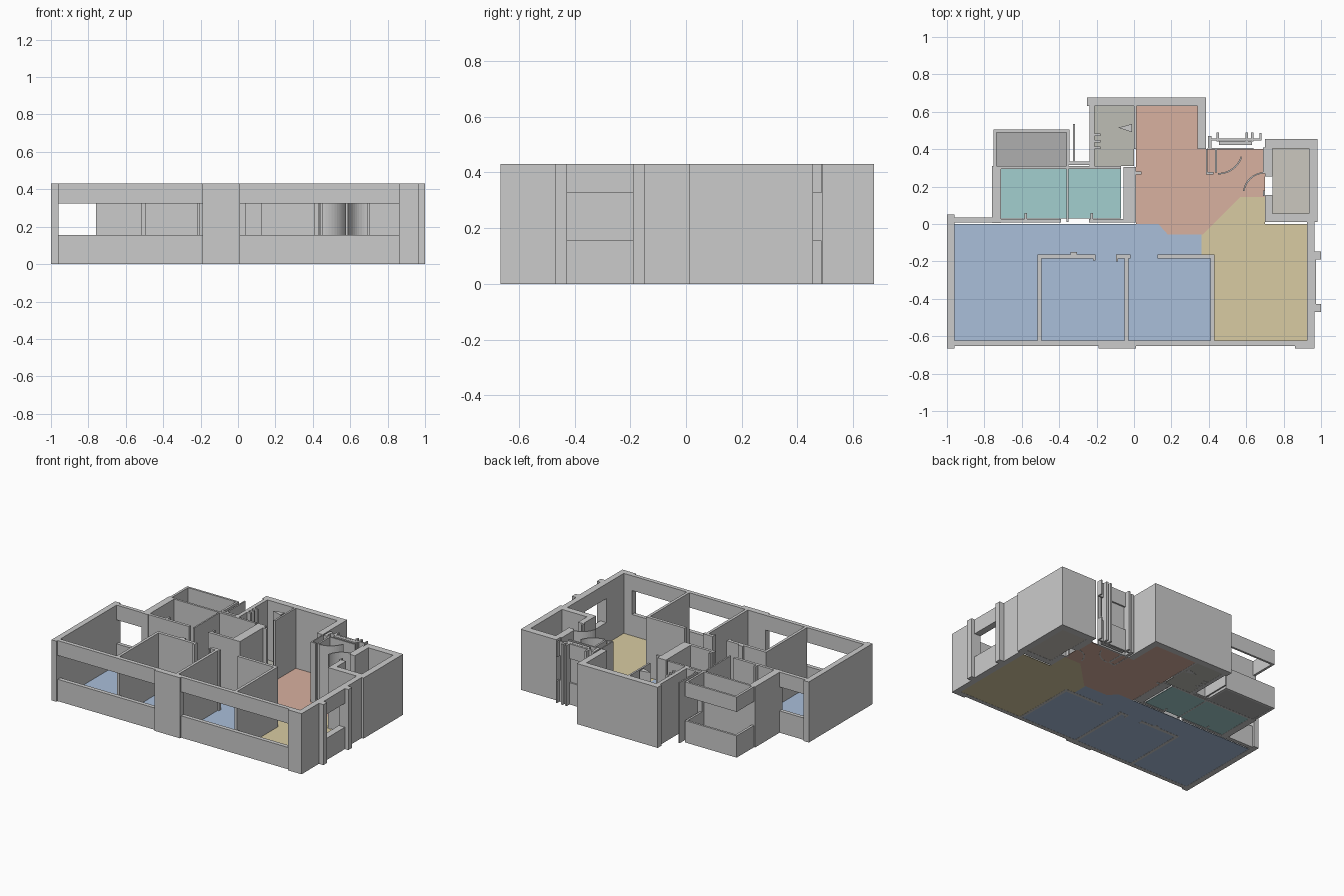
import bpy, bmesh, math

if "Cube" in bpy.data.objects:
    bpy.data.objects.remove(bpy.data.objects["Cube"])

H, SILL, HEAD = 0.43, 0.155, 0.325


def prism(name, pts, z0=0.0, z1=H, color=None):
    """Extrude a plan outline between two heights."""
    bm = bmesh.new()
    face = bm.faces.new([bm.verts.new((x, y, z0)) for x, y in pts])
    ext = bmesh.ops.extrude_face_region(bm, geom=[face])
    for g in ext["geom"]:
        if isinstance(g, bmesh.types.BMVert):
            g.co.z = z1
    bmesh.ops.recalc_face_normals(bm, faces=bm.faces)
    me = bpy.data.meshes.new(name)
    bm.to_mesh(me)
    bm.free()
    ob = bpy.data.objects.new(name, me)
    bpy.context.collection.objects.link(ob)
    if color:
        mat = bpy.data.materials.get(color[0]) or bpy.data.materials.new(color[0])
        mat.diffuse_color = (*color[1], 1)
        mat.use_nodes = True
        mat.node_tree.nodes["Principled BSDF"].inputs["Base Color"].default_value = mat.diffuse_color
        me.materials.append(mat)
    return ob


def rect(x0, x1, y0, y1):
    return [(x0, y0), (x1, y0), (x1, y1), (x0, y1)]


def wall(name, x0, x1, y0, y1):
    prism(name, rect(x0, x1, y0, y1))


def window(name, x0, x1, y0, y1):
    prism(name + "_sill", rect(x0, x1, y0, y1), 0, SILL)
    prism(name + "_header", rect(x0, x1, y0, y1), HEAD, H)


def arc_wall(name, cx, cy, r, a0, a1, t=0.008, n=10):
    angs = [math.radians(a0 + (a1 - a0) * i / n) for i in range(n + 1)]
    pts = [(cx + r * math.cos(a), cy + r * math.sin(a)) for a in angs]
    pts += [(cx + (r - t) * math.cos(a), cy + (r - t) * math.sin(a)) for a in reversed(angs)]
    prism(name, pts)


def floor(name, pts, color):
    prism(name, pts, 0.001, 0.004, color)


# Floors, coloured by room type
BLUE = ("bedroom_blue", (0.40, 0.52, 0.70))
YELLOW = ("living_yellow", (0.69, 0.60, 0.36))
SALMON = ("hall_salmon", (0.69, 0.44, 0.35))
TEAL = ("bath_teal", (0.36, 0.62, 0.62))
floor("bedroom_floor_left", rect(-0.96, -0.40, -0.625, 0.0), BLUE)
floor("bedroom_floor_middle", rect(-0.40, -0.035, -0.625, 0.0), BLUE)
floor("bedroom_floor_right", [(-0.035, 0), (0.13, 0), (0.18, -0.055), (0.36, -0.055),
      (0.36, -0.165), (0.42, -0.165), (0.42, -0.625), (-0.035, -0.625)], BLUE)
floor("living_floor", [(0.36, -0.055), (0.37, -0.055), (0.57, 0.145), (0.70, 0.145), (0.70, 0),
      (0.925, 0), (0.925, -0.625), (0.42, -0.625), (0.42, -0.165), (0.36, -0.165)], YELLOW)
floor("hall_floor", [(0.01, 0.63), (0.34, 0.63), (0.34, 0.40), (0.70, 0.40), (0.70, 0.145),
      (0.57, 0.145), (0.37, -0.055), (0.18, -0.055), (0.13, 0), (0.01, 0)], SALMON)
floor("bath_floor_left", rect(-0.71, -0.36, 0.03, 0.295), TEAL)
floor("bath_floor_right", rect(-0.35, -0.07, 0.03, 0.295), TEAL)
floor("balcony_floor", rect(-0.735, -0.36, 0.31, 0.49), ("balcony_grey", (0.43, 0.43, 0.43)))
floor("utility_floor", rect(-0.21, 0.0, 0.31, 0.63), ("utility_grey", (0.51, 0.51, 0.46)))
floor("shaft_floor", rect(0.74, 0.935, 0.055, 0.405), ("shaft_beige", (0.60, 0.57, 0.52)))

# Front facade: pillars with window strips
wall("front_left_pillar", -1.0, -0.96, -0.665, 0.05)
wall("front_middle_pillar", -0.19, 0.01, -0.665, -0.623)
wall("front_right_pillar", 0.86, 0.965, -0.665, -0.623)
window("front_left_window", -0.96, -0.19, -0.652, -0.623)
window("front_right_window", 0.01, 0.86, -0.652, -0.623)

# Right facade
wall("right_wall_front", 0.925, 0.965, -0.623, -0.43)
wall("right_wall_back", 0.925, 0.965, -0.19, 0.01)
for tag, y in (("front", -0.47), ("back", -0.19)):
    wall("right_pilaster_" + tag, 0.925, 1.0, y, y + 0.043)
window("right_window", 0.925, 0.973, -0.428, -0.19)

# Shaft block at the right: ring of walls with a doorway
wall("shaft_front_wall", 0.70, 0.98, 0.01, 0.055)
wall("shaft_back_wall", 0.70, 0.98, 0.405, 0.455)
wall("shaft_right_wall", 0.935, 0.98, 0.055, 0.405)
wall("shaft_left_wall_front", 0.70, 0.74, 0.055, 0.155)
wall("shaft_left_wall_back", 0.70, 0.74, 0.255, 0.405)

# Back left rooms
window("bedroom_back_window", -0.96, -0.76, 0.008, 0.035)
wall("bath_left_wall", -0.76, -0.71, 0.005, 0.31)
window("balcony_left_parapet", -0.752, -0.735, 0.31, 0.505)
window("balcony_back_parapet", -0.735, -0.36, 0.49, 0.505)
window("balcony_right_parapet", -0.36, -0.345, 0.335, 0.505)
wall("balcony_partition", -0.71, -0.07, 0.295, 0.31)
wall("bath_divider", -0.36, -0.35, 0.01, 0.335)
wall("bath_front_wall_left", -0.71, -0.39, 0.008, 0.028)
wall("bath_front_wall_right", -0.24, -0.05, 0.008, 0.028)
wall("bath_stub_left", -0.585, -0.572, 0.028, 0.06)
wall("bath_stub_right", -0.232, -0.22, 0.028, 0.06)
wall("bath_hall_wall", -0.055, 0.01, 0.008, 0.305)

# Utility room and hall
wall("back_wall", -0.25, 0.385, 0.63, 0.675)
wall("utility_left_wall", -0.237, -0.21, 0.31, 0.63)
wall("utility_right_wall", 0.0, 0.013, 0.40, 0.63)
wall("utility_door_jamb", 0.0, 0.04, 0.265, 0.28)
wall("hall_right_wall", 0.34, 0.385, 0.40, 0.63)
wall("side_fin", -0.325, -0.315, 0.32, 0.535)
wall("side_ledge", -0.35, -0.21, 0.315, 0.333)
for i, y in enumerate((0.40, 0.435, 0.47)):
    wall(f"utility_pipe_{i}", -0.21, -0.18, y, y + 0.015)
prism("utility_wedge", [(-0.085, 0.515), (-0.01, 0.49), (-0.01, 0.535)])

# Kitchen corner: posts, window and fixtures
wall("kitchen_left_post", 0.395, 0.415, 0.40, 0.47)
wall("kitchen_duct_left", 0.385, 0.393, 0.27, 0.40)
wall("kitchen_duct_right", 0.432, 0.445, 0.275, 0.40)
wall("kitchen_duct_front", 0.385, 0.425, 0.265, 0.277)
wall("kitchen_duct_back", 0.393, 0.64, 0.397, 0.407)
wall("kitchen_pipe_box", 0.455, 0.63, 0.422, 0.444)
window("kitchen_window", 0.415, 0.68, 0.447, 0.458)
window("kitchen_side_window", 0.672, 0.682, 0.447, 0.487)
for i, x in enumerate((0.44, 0.595, 0.625)):
    wall(f"kitchen_post_{i}", x, x + 0.014, 0.44, 0.49)
wall("kitchen_right_jamb", 0.69, 0.70, 0.15, 0.18)
wall("kitchen_right_post", 0.69, 0.70, 0.27, 0.41)

# Curved door panels
arc_wall("kitchen_door_sweep", 0.45, 0.40, 0.135, -90, -18)
arc_wall("shaft_door_sweep", 0.70, 0.16, 0.118, 95, 172)

# Bedroom partitions
for i, x in enumerate((-0.515, -0.05, 0.41)):
    wall(f"bedroom_partition_{i}", x, x + 0.02, -0.623, -0.185)
for i, (a, b) in enumerate(((-0.515, -0.205), (-0.095, -0.02), (0.125, 0.43))):
    wall(f"corridor_wall_{i}", a, b, -0.185, -0.163)
wall("corridor_niche", -0.34, -0.305, -0.163, -0.15)
wall("corridor_jamb_left", -0.22, -0.205, -0.195, -0.185)
wall("corridor_jamb_right", -0.095, -0.085, -0.2, -0.185)
